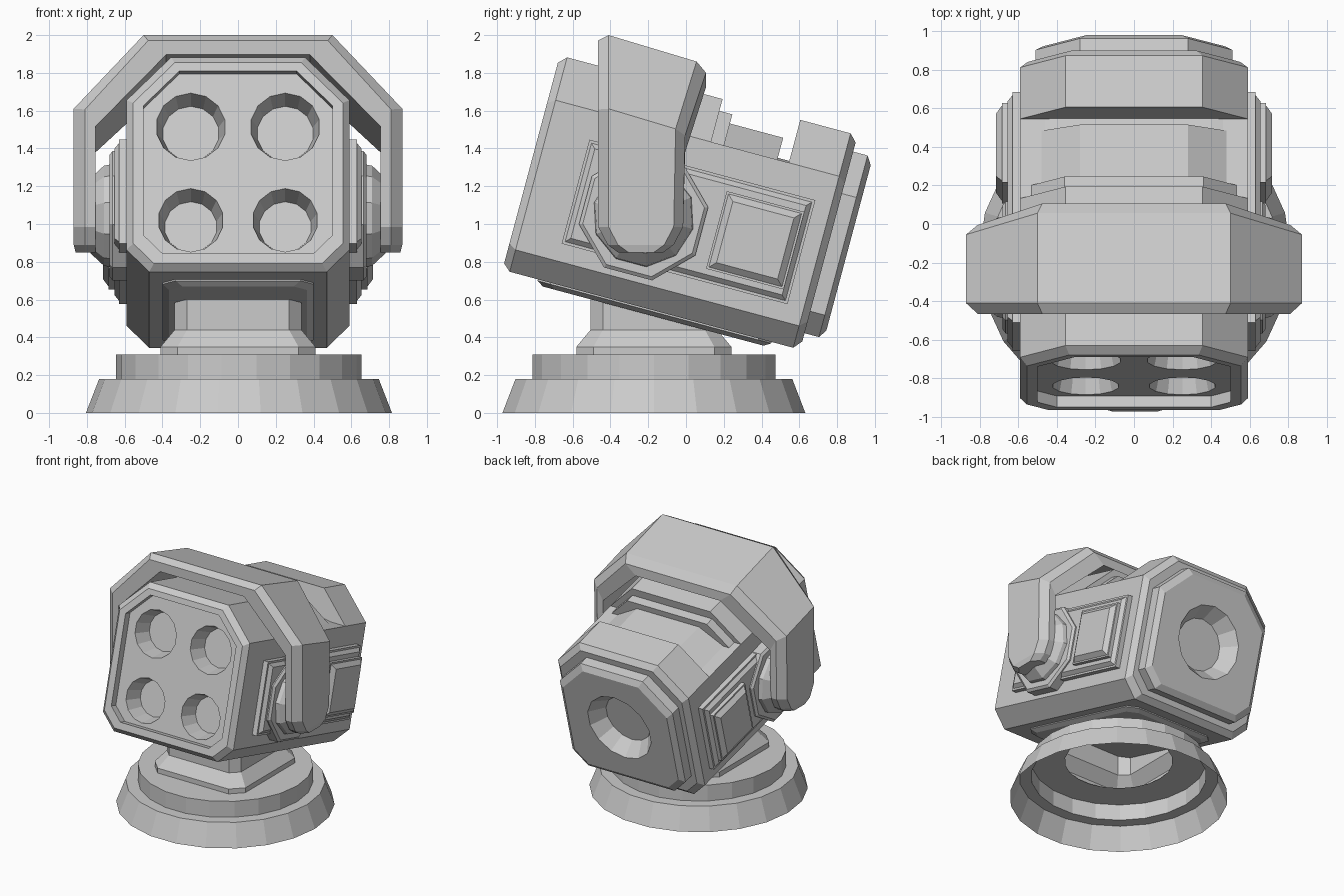
import bpy, bmesh
from math import radians, cos, sin, pi
from mathutils import Matrix

if "Cube" in bpy.data.objects:
    bpy.data.objects.remove(bpy.data.objects["Cube"])

TILT = Matrix.Rotation(radians(-15), 4, 'X')   # launcher pitch


def finish(name, bm, tilt=False):
    bmesh.ops.remove_doubles(bm, verts=bm.verts, dist=1e-4)
    bmesh.ops.recalc_face_normals(bm, faces=bm.faces)
    me = bpy.data.meshes.new(name)
    bm.to_mesh(me)
    bm.free()
    ob = bpy.data.objects.new(name, me)
    bpy.context.collection.objects.link(ob)
    if tilt:
        ob.matrix_world = TILT
    return ob


def loft(name, rings, tilt=False, caps=(True, True)):
    """Skin a list of equal-length closed rings, optionally capping the ends."""
    bm = bmesh.new()
    vs = [[bm.verts.new(p) for p in r] for r in rings]
    n = len(rings[0])
    for r0, r1 in zip(vs, vs[1:]):
        for i in range(n):
            j = (i + 1) % n
            bm.faces.new((r0[i], r0[j], r1[j], r1[i]))
    if caps[0]:
        bm.faces.new(vs[0])
    if caps[1]:
        bm.faces.new(vs[-1])
    return finish(name, bm, tilt)


def section(a, hw, b0, b1, cb, ct, d=0.0, tx=None):
    """Chamfered body cross-section at depth a; d leaves a side ledge."""
    tx = hw - ct if tx is None else tx
    half = [(hw - cb, b0), (hw, b0 + cb), (hw, b1 - ct), (hw - d, b1 - ct), (tx, b1)]
    pts = half + [(-x, b) for x, b in reversed(half)]
    return [(x, a, b) for x, b in pts]


def crect(u0, u1, v0, v1, c):
    return [(u0 + c, v0), (u1 - c, v0), (u1, v0 + c), (u1, v1 - c),
            (u1 - c, v1), (u0 + c, v1), (u0, v1 - c), (u0, v0 + c)]


def rect(u0, u1, v0, v1):
    return [(u0, v0), (u1, v0), (u1, v1), (u0, v1)]


def circle(cx, cy, r, n, turn=0.0):
    return [(cx + r * cos(2 * pi * i / n + turn), cy + r * sin(2 * pi * i / n + turn))
            for i in range(n)]


# Base: stepped hollow disc, open underneath
CY = -0.17
profile = [(.81, 0), (.74, .18), (.65, .18), (.65, .31), (.40, .31)]
loft("base", [[(x, y, z) for x, y in circle(0.005, CY, r, 22)] for r, z in profile],
     caps=(False, False))

# Neck: chamfered square column running up into the body
loft("neck", [[(x, y, z) for x, y in crect(-h, h, CY - h, CY + h, c)]
              for h, c, z in [(.41, .09, .31), (.41, .09, .35), (.335, .065, .44), (.335, .065, .8)]],
     caps=(False, True))

# Launcher body: recessed front, stepped top, rear plate
full = (.59, .48, 1.655, .12, .235)
step = (.59, .48, 1.59, .12, .17, .06, .36)
floor = (.59, .48, 1.54, .12, .12, .11, .28)
groove = (.59, .48, 1.43, .12, .01, .13, .40)
body = loft("launcher_body", [
    section(-1.075, .50, .57, 1.57, .10, .19),
    section(-1.135, .50, .57, 1.57, .10, .19),
    section(-1.135, .555, .515, 1.615, .11, .22),
    section(-1.095, *full), section(-.243, *full),
    section(-.243, *step), section(-.172, *step),
    section(-.172, *floor), section(.12, *floor),
    section(.12, *groove), section(.183, *groove),
    section(.183, *full), section(.459, *full),
    section(.497, .55, .525, 1.615, .11, .225),
    section(.497, .51, .57, 1.565, .12, .23),
    section(.576, .51, .57, 1.565, .12, .23),
    section(.605, .47, .613, 1.52, .11, .22)], tilt=True)

# Tube openings and rear exhaust dish, cut as tapered holes
bm = bmesh.new()
turn = Matrix.Rotation(radians(-90), 4, 'X')
holes = [(sx * .25, b, -1.085, -.935, r + .002, r - .035)
         for sx in (-1, 1) for b, r in ((1.28, .185), (.768, .174))]
holes.append((0, 1.067, .485, .615, .20, .29))
for x, b, a0, a1, r0, r1 in holes:
    bmesh.ops.create_cone(bm, cap_ends=True, segments=14, radius1=r0, radius2=r1, depth=a1 - a0,
                          matrix=Matrix.Translation((x, (a0 + a1) / 2, b)) @ turn)
cutter = finish("hole_cutter", bm, tilt=True)
cutter.hide_render = True
cutter.hide_viewport = True
mod = body.modifiers.new("holes", 'BOOLEAN')
mod.operation = 'DIFFERENCE'
mod.solver = 'EXACT'
mod.object = cutter

# Underside mounting slab
loft("underside_slab", [[(x, a, b) for x, a in crect(-.40 + i, .40 - i, -.94 + i, .34 - i, .07)]
                        for i, b in [(0, .50), (0, .472), (.035, .45)]], tilt=True)

# Side details, mirrored left and right
PA, PB = -.487, .95      # pivot centre in launcher space
for side, s in (("right", 1), ("left", -1)):
    loft(side + "_side_plate",
         [[(s * x, a, b) for a, b in rect(-.868 + i, .37 - i, .695 + i, 1.265 - i)]
          for i, x in [(0, .57), (0, .63), (.015, .63), (.04, .655)]], tilt=True)
    loft(side + "_access_block",
         [[(s * x, a, b) for a, b in rect(-.095 + i, .33 - i, .765 + i, 1.19 - i)]
          for i, x in [(0, .64), (0, .685), (.012, .685), (.045, .715)]], tilt=True)
    loft(side + "_pivot_disc",
         [[(s * x, a, b) for a, b in circle(PA, PB, r, 8, pi / 8)]
          for r, x in [(.345, .58), (.345, .665), (.325, .68)]], tilt=True)
    loft(side + "_pivot_boss",
         [[(s * x, a, b) for a, b in circle(PA, PB, r, 10)]
          for r, x in [(.275, .66), (.265, .71), (.20, .78)]], tilt=True)


# Yoke: bevelled arch over the body, its crown sloping down to the rear
def yoke_ring(out, inn, mid, yf, yr, slope):
    """Cross-section from outer to inner corner; mid is the bevelled outer corner."""
    rows = [(mid, yf), (out, yf + .055), (out, yr - .05), (mid, yr), (inn, yr), (inn, yf)]
    return [(x, y, z - slope * (y + .41)) for (x, z), y in rows]


half = [
    yoke_ring((.86, .85), (.755, .85), (.81, .85), -.36, -.12, 0),
    yoke_ring((.87, .89), (.755, .89), (.81, .89), -.415, -.065, 0),
    yoke_ring((.87, .985), (.755, .985), (.81, .985), -.465, -.015, 0),
    yoke_ring((.87, 1.61), (.755, 1.50), (.81, 1.59), -.465, -.005, .3),
    yoke_ring((.50, 2.0), (.38, 1.88), (.475, 1.955), -.465, .106, .3)]
loft("yoke", half + [[(-x, y, z) for x, y, z in r] for r in reversed(half)])
